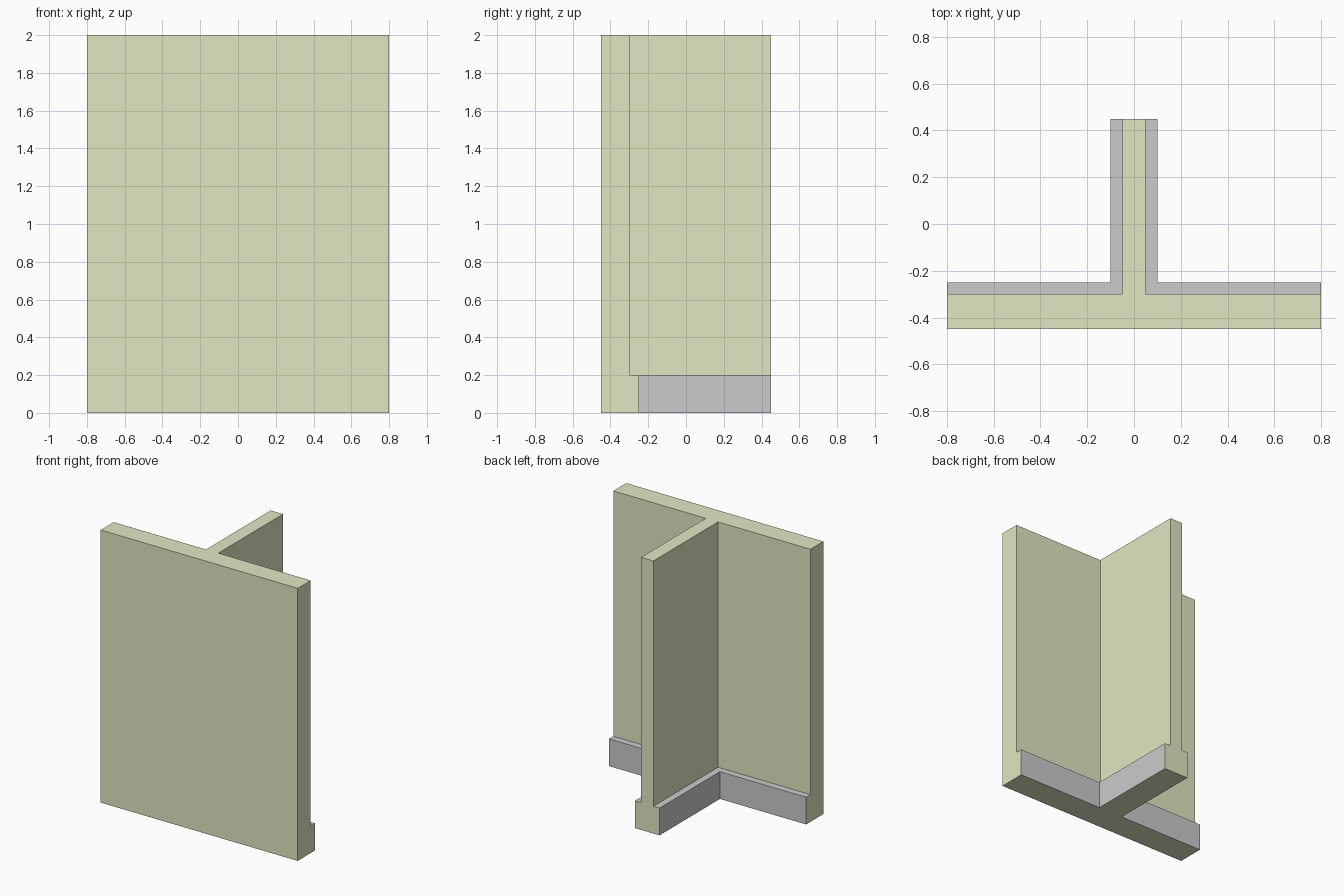
import bpy
import bmesh

if "Cube" in bpy.data.objects:
    bpy.data.objects.remove(bpy.data.objects["Cube"])

HEIGHT, SKIRT_H, SKIRT_T = 2.0, 0.2, 0.05


def material(name, rgb):
    m = bpy.data.materials.new(name)
    m.diffuse_color = (*rgb, 1)
    m.use_nodes = True
    m.node_tree.nodes["Principled BSDF"].inputs["Base Color"].default_value = m.diffuse_color
    return m


def outline(o):
    """T-shaped plan, with its inner faces pushed out by o."""
    w, y = 0.05 + o, -0.3 + o
    return [(-0.8, -0.45), (0.8, -0.45), (0.8, y), (w, y),
            (w, 0.45), (-w, 0.45), (-w, y), (-0.8, y)]


bm = bmesh.new()
cache = {}


def ring(o, z):
    verts = []
    for x, y in outline(o):
        key = (round(x, 4), round(y, 4), z)
        if key not in cache:
            cache[key] = bm.verts.new(key)
        verts.append(cache[key])
    return verts


def face(verts, mat=0):
    bm.faces.new(list(dict.fromkeys(verts))).material_index = mat


# Plan rings: floor, skirting top (outer and inner), wall top
a, b = ring(SKIRT_T, 0), ring(SKIRT_T, SKIRT_H)
c, d = ring(0, SKIRT_H), ring(0, HEIGHT)
face(a[::-1])
face(d)

for i in range(8):
    j = (i + 1) % 8
    if i in (2, 3, 5, 6):
        # Inner sides: skirting front, skirting ledge, wall above
        face([a[i], a[j], b[j], b[i]], 1)
        face([b[i], b[j], c[j], c[i]], 1)
        face([c[i], c[j], d[j], d[i]])
    else:
        # Front and cut ends: one stepped face each
        face([a[i], a[j], b[j], c[j], d[j], d[i], c[i], b[i]])

# Drop the leftover points on straight edges
bmesh.ops.dissolve_limit(bm, angle_limit=0.01, verts=bm.verts[:],
                         edges=bm.edges[:], delimit={'MATERIAL'})
bmesh.ops.recalc_face_normals(bm, faces=bm.faces[:])

mesh = bpy.data.meshes.new("wall_junction")
bm.to_mesh(mesh)
bm.free()
mesh.materials.append(material("wall_green", (0.76, 0.8, 0.54)))
mesh.materials.append(material("skirting_grey", (0.7, 0.7, 0.7)))
wall = bpy.data.objects.new("wall_with_skirting", mesh)
bpy.context.collection.objects.link(wall)
